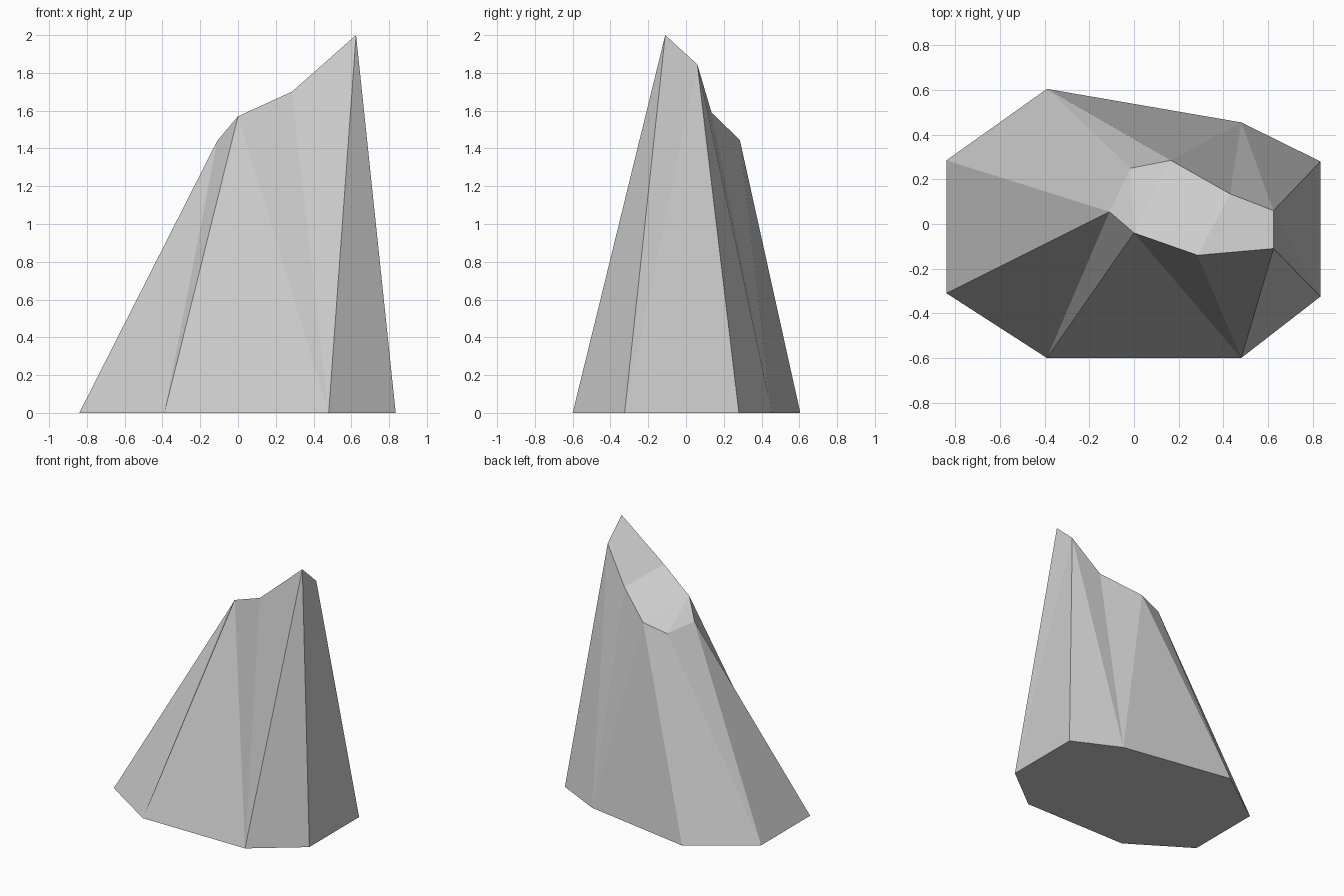
import bpy
import bmesh

default_cube = bpy.data.objects.get("Cube")
if default_cube:
    bpy.data.objects.remove(default_cube, do_unlink=True)

# Plain grey stone
stone = bpy.data.materials.new("grey stone")
stone.use_nodes = True
grey = (0.6, 0.6, 0.6, 1)
stone.diffuse_color = grey
shader = next(n for n in stone.node_tree.nodes if n.type == "BSDF_PRINCIPLED")
shader.inputs["Base Color"].default_value = grey
shader.inputs["Roughness"].default_value = 0.8

# Foot outline, counter-clockwise on the ground
foot_outline = [(-.84, -.31), (-.39, -.6), (.48, -.6), (.835, -.325),
                (.835, .28), (.48, .455), (-.39, .605), (-.84, .285)]

# Rim of the slanted, broken top, in the same order
top_rim = [(-.11, .055, 1.44), (0, -.04, 1.57), (.285, -.14, 1.7), (.625, -.11, 2),
           (.625, .06, 1.845), (.43, .135, 1.59), (.165, .285, 1.445), (-.015, .25, 1.395)]

bm = bmesh.new()
corner = {}
for name, (x, y) in zip("abcdefgh", foot_outline):
    corner[name] = bm.verts.new((x, y, 0))
for name, point in zip("ABCDEFGH", top_rim):
    corner[name] = bm.verts.new(point)

# Facets by corner: lower case on the foot, upper case on the rim
underside = ["hgfedcba"]
front_facets = ["abA", "bBA", "bcB", "cCB", "cDC", "cdD"]
right_facets = ["deE", "dED"]
back_facets = ["efE", "fFE", "fGF", "fgG", "gHG"]
left_facets = ["ghH", "hAH", "haA"]
top_facets = ["CDEF", "BCF", "BFG", "BGH", "ABH"]

for facet in underside + front_facets + right_facets + back_facets + left_facets + top_facets:
    bm.faces.new([corner[name] for name in facet])
bmesh.ops.recalc_face_normals(bm, faces=bm.faces[:])

# Flat-shaded rock
mesh = bpy.data.meshes.new("rock_spire")
bm.to_mesh(mesh)
bm.free()
mesh.materials.append(stone)
rock = bpy.data.objects.new("rock_spire", mesh)
bpy.context.collection.objects.link(rock)
